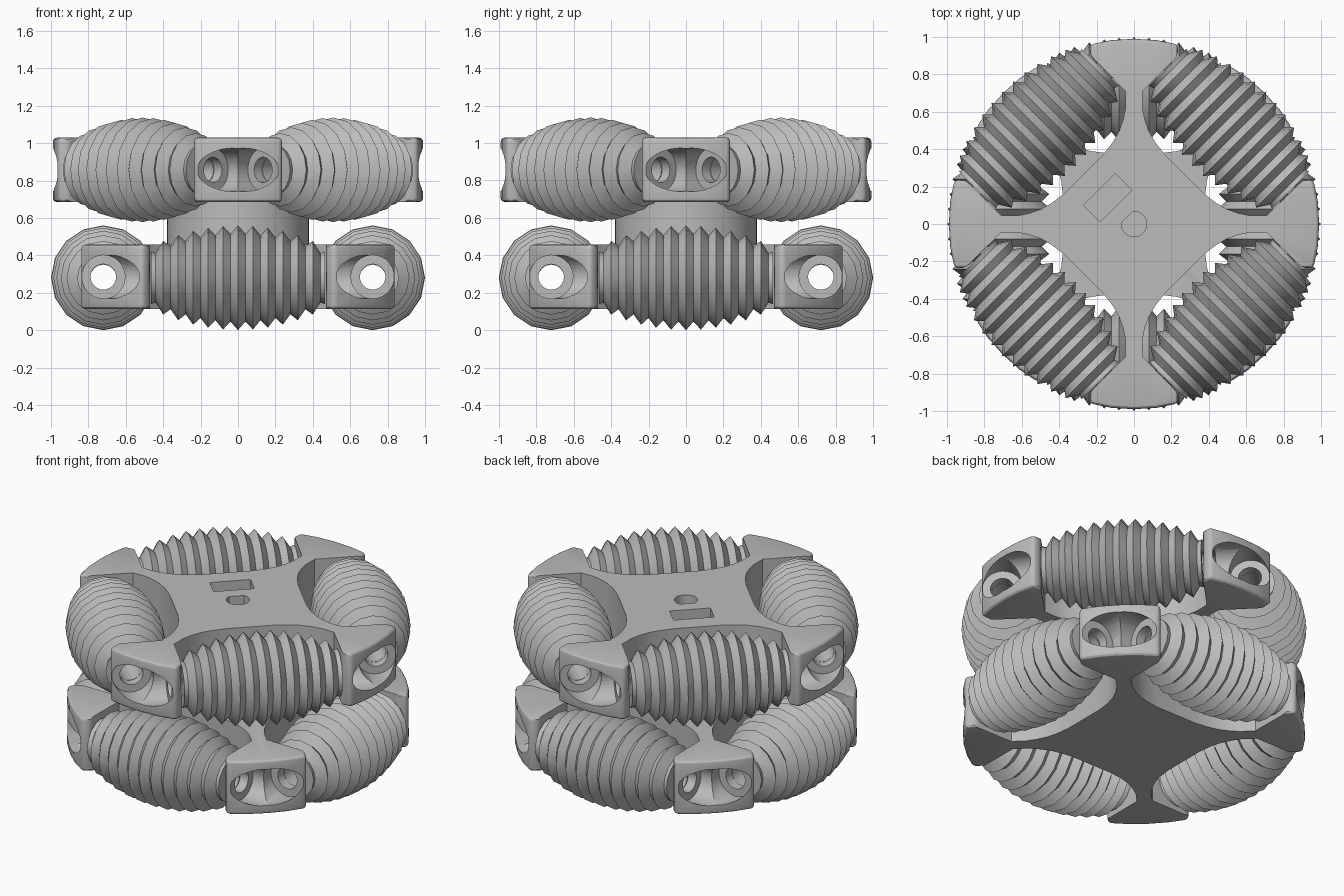
import bpy, bmesh, math
from mathutils import Matrix, Vector

if "Cube" in bpy.data.objects:
    bpy.data.objects.remove(bpy.data.objects["Cube"], do_unlink=True)

AXIS = 0.72            # distance of the roller axes from the wheel centre
LOW_Z, HIGH_Z = 0.28, 0.857
HALF = 0.172           # half thickness of a hub
QUARTERS = [math.radians(45 + 90 * i) for i in range(4)]

grey = bpy.data.materials.new("plain grey")
grey.use_nodes = True
grey.diffuse_color = (0.5, 0.5, 0.5, 1)
grey.node_tree.nodes["Principled BSDF"].inputs["Base Color"].default_value = grey.diffuse_color


def finish(bm, name):
    bmesh.ops.recalc_face_normals(bm, faces=bm.faces)
    mesh = bpy.data.meshes.new(name)
    bm.to_mesh(mesh)
    bm.free()
    mesh.materials.append(grey)
    obj = bpy.data.objects.new(name, mesh)
    bpy.context.collection.objects.link(obj)
    return obj


def prism(bm, outline, z0, z1):
    face = bm.faces.new([bm.verts.new((x, y, z0)) for x, y in outline])
    ext = bmesh.ops.extrude_face_region(bm, geom=[face])["geom"]
    bmesh.ops.translate(bm, vec=(0, 0, z1 - z0),
                        verts=[g for g in ext if isinstance(g, bmesh.types.BMVert)])


def smooth(obj, angle):
    bpy.ops.object.select_all(action='DESELECT')
    obj.select_set(True)
    bpy.context.view_layer.objects.active = obj
    bpy.ops.object.shade_smooth_by_angle(angle=math.radians(angle))


def cut(obj, cutter):
    mod = obj.modifiers.new("cut", 'BOOLEAN')
    mod.operation, mod.solver, mod.object = 'DIFFERENCE', 'EXACT', cutter
    bpy.context.view_layer.update()
    graph = bpy.context.evaluated_depsgraph_get()
    mesh = bpy.data.meshes.new_from_object(obj.evaluated_get(graph))
    obj.modifiers.clear()
    obj.data = mesh
    bpy.data.objects.remove(cutter, do_unlink=True)


def axis_cylinders(radius, t0, t1):
    """Cylinders along all four roller axes, from t0 to t1."""
    bm = bmesh.new()
    for a in QUARTERS:
        out = Vector((math.cos(a), math.sin(a), 0))
        along = Vector((-out.y, out.x, 0))
        place = (Matrix.Translation(out * AXIS + along * (t0 + t1) / 2)
                 @ along.to_track_quat('Z', 'Y').to_matrix().to_4x4())
        bmesh.ops.create_cone(bm, cap_ends=True, segments=32, radius1=radius,
                              radius2=radius, depth=t1 - t0, matrix=place)
    return finish(bm, "cutter")


def make_hub(name):
    # One eighth of the outline: outer rim, bracket, neck, concave flank
    eighth = [(0, .99), (.12, .983), (.235, .96), (.235, .9), (.045, .709),
              (.045, .62), (.057, .56), (.08, .495), (.115, .435), (.17, .365)]
    quarter = eighth + [(y, x) for x, y in reversed(eighth)][:-1]
    outline = []
    for i in range(4):
        for x, y in quarter:
            p = Matrix.Rotation(-i * math.pi / 2, 2) @ Vector((x, y))
            outline.append(p)
    bm = bmesh.new()
    prism(bm, outline, -HALF, HALF)
    rim = [e for e in bm.edges
           if all(v.co.xy.length > 0.9 for v in e.verts) and e.calc_face_angle(0) > 0.5]
    bmesh.ops.bevel(bm, geom=rim, offset=0.022, segments=3, profile=0.5, affect='EDGES')
    hub = finish(bm, name)
    # Axle bores, then the two crossing pockets in each bracket
    cut(hub, axis_cylinders(0.068, -0.6, 0.6))
    cut(hub, axis_cylinders(0.116, 0.53, 0.95))
    cut(hub, axis_cylinders(0.116, -0.95, -0.53))
    return hub


# Hubs, turned an eighth of a turn apart
lower_hub = make_hub("lower_hub")
lower_hub.location.z = LOW_Z + 0.005
lower_hub.rotation_euler.z = math.pi / 4
upper_hub = make_hub("upper_hub")

# Keyway and D-shaped shaft socket in the top of the upper hub
bm = bmesh.new()
turn = Matrix.Rotation(math.pi / 4, 2)
slot = [turn @ Vector((x, 0.198 + y)) for x, y in
        ((-.12, -.063), (.12, -.063), (.12, .063), (-.12, .063))]
prism(bm, slot, 0.0, 0.4)
start = math.radians(45 + 50)
socket = [turn @ Vector((0.068 * math.cos(b), 0.068 * math.sin(b)))
          for b in [math.radians(130 + 280 * i / 24) for i in range(25)]]
prism(bm, socket, 0.0, 0.4)
cut(upper_hub, finish(bm, "cutter"))
upper_hub.location.z = HIGH_Z
for hub in (lower_hub, upper_hub):
    smooth(hub, 25)

# Round spacer joining both hubs
bm = bmesh.new()
bmesh.ops.create_cone(bm, cap_ends=True, segments=48, radius1=0.38, radius2=0.38,
                      depth=0.25, matrix=Matrix.Translation((0, 0, 0.57)))
smooth(finish(bm, "hub_spacer"), 30)

# Ribbed barrel roller: peaks follow the wheel's outer circle
PITCH, RIBS, SIDES = 0.08, 5, 16
profile = [(-0.465, 0.07), (-0.465, 0.14)]
for i in range(-2 * RIBS - 1, 2 * RIBS + 2):
    t = i * PITCH / 2
    peak = math.sqrt(1 - t * t) - AXIS
    profile.append((t, peak - (0.045 if i % 2 else 0)))
profile += [(0.465, 0.14), (0.465, 0.07)]
bm = bmesh.new()
rings = []
for t, r in profile:
    rings.append([bm.verts.new((t, r * math.cos(k * math.tau / SIDES),
                                r * math.sin(k * math.tau / SIDES))) for k in range(SIDES)])
for i, ring in enumerate(rings):
    nxt = rings[(i + 1) % len(rings)]
    for k in range(SIDES):
        n = (k + 1) % SIDES
        bm.faces.new((ring[k], ring[n], nxt[n], nxt[k]))
first = finish(bm, "roller")
smooth(first, 30)
roller_mesh = first.data
bpy.data.objects.remove(first, do_unlink=True)

for level, z, offset in (("lower", LOW_Z, math.pi / 4), ("upper", HIGH_Z, 0)):
    for i, a in enumerate(QUARTERS):
        roller = bpy.data.objects.new(f"{level}_roller_{i + 1}", roller_mesh)
        bpy.context.collection.objects.link(roller)
        angle = a + offset
        roller.location = (AXIS * math.cos(angle), AXIS * math.sin(angle), z)
        roller.rotation_euler.z = angle + math.pi / 2
